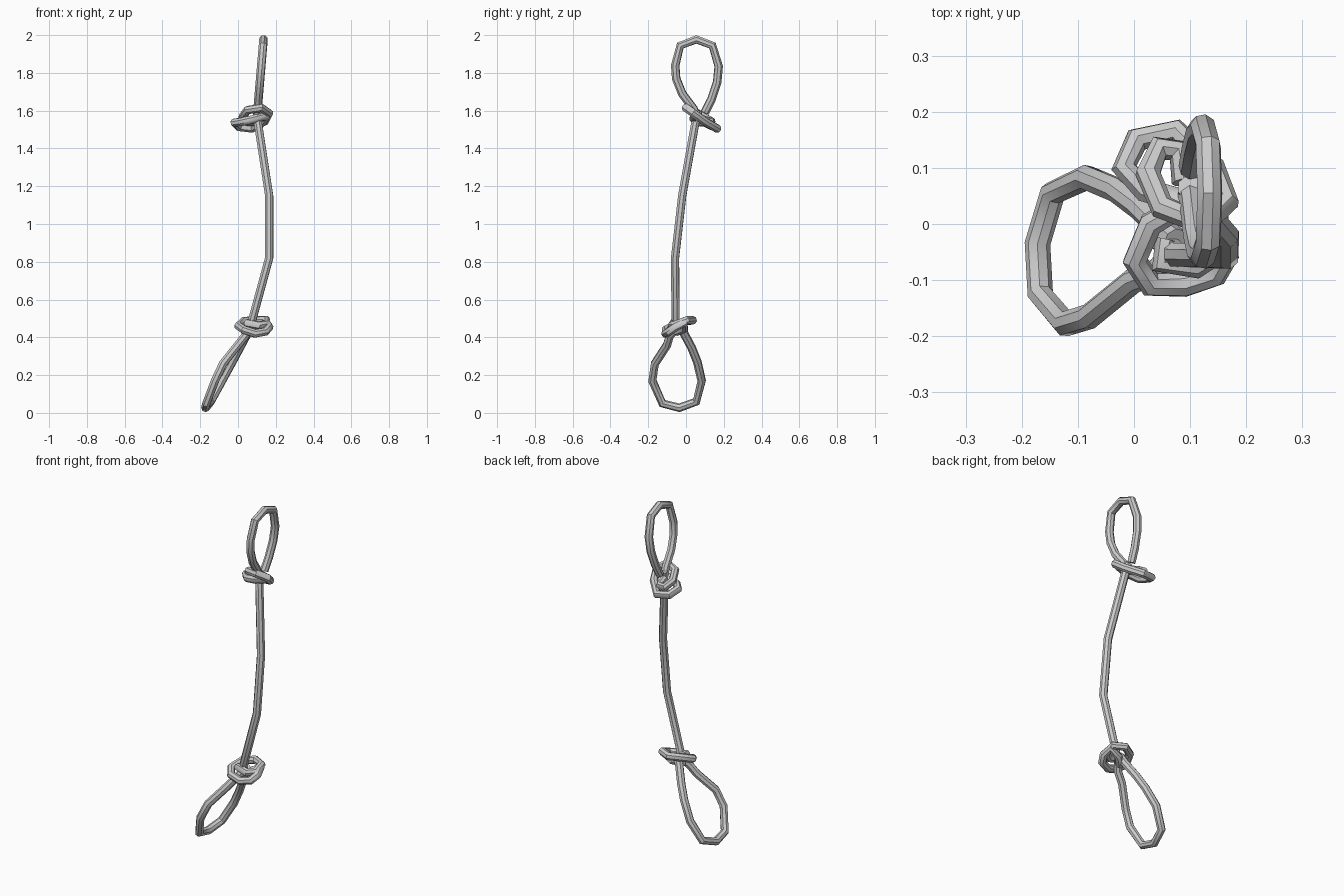
import bpy

R = 0.023  # rope radius


def tube(name, pts):
    """Round faceted rope swept along a polyline."""
    cu = bpy.data.curves.new(name, 'CURVE')
    cu.dimensions = '3D'
    cu.bevel_depth = R
    cu.bevel_resolution = 2
    cu.use_fill_caps = True
    sp = cu.splines.new('POLY')
    sp.points.add(len(pts) - 1)
    for p, co in zip(sp.points, pts):
        p.co = (*co, 1)
    ob = bpy.data.objects.new(name, cu)
    bpy.context.collection.objects.link(ob)
    bpy.ops.object.select_all(action='DESELECT')
    ob.select_set(True)
    bpy.context.view_layer.objects.active = ob
    bpy.ops.object.convert(target='MESH')
    bpy.ops.object.shade_smooth_by_angle(angle=0.7)
    return ob


# central cord joining the two eyes
tube("main_rope", [(0.10, 0.065, 1.60), (0.105, 0.05, 1.54), (0.165, -0.02, 1.15),
                   (0.165, -0.058, 0.82), (0.075, -0.055, 0.49), (0.05, -0.03, 0.42)])

# upper eye, lying almost in the yz plane
eye = [(0.10, 1.59), (0.135, 1.66), (0.165, 1.75), (0.173, 1.835), (0.14, 1.945), (0.055, 1.977),
       (-0.03, 1.945), (-0.057, 1.84), (-0.052, 1.77), (-0.02, 1.69), (0.04, 1.61), (0.06, 1.56)]
tube("upper_loop", [(0.103 + (z - 1.6) * 0.085, y, z) for y, z in eye])

# lower eye, leaning outward
tube("lower_loop", [(0.075, -0.03, 0.47), (0.05, -0.01, 0.42), (0.01, 0.03, 0.345), (-0.03, 0.06, 0.27),
                    (-0.085, 0.083, 0.17), (-0.145, 0.055, 0.06), (-0.172, -0.035, 0.027),
                    (-0.167, -0.125, 0.05), (-0.122, -0.178, 0.17), (-0.08, -0.165, 0.26),
                    (0.0, -0.10, 0.36), (0.04, -0.085, 0.41), (0.07, -0.05, 0.45)])


# upper knot: two tilted turns
def tilt(x, y, dz=0.0):
    return (x, y, 1.61 - 0.575 * y + dz)


tube("upper_knot", [tilt(0.09, 0.075, -0.01), tilt(0.08, 0.13, 0.005), tilt(0.045, 0.135, 0.01),
                    tilt(0.025, 0.09, 0.01), tilt(0.05, 0.03, 0.01), tilt(0.125, 0.0, 0.005),
                    tilt(0.165, 0.04, 0.0), tilt(0.14, 0.10, -0.01), tilt(0.075, 0.165, -0.01),
                    tilt(0.005, 0.15, -0.01), tilt(-0.018, 0.10, -0.015), tilt(0.02, 0.06, -0.035),
                    tilt(0.09, 0.04, -0.03), tilt(0.145, 0.04, -0.02), tilt(0.12, 0.06, 0.0)])

# lower knot: two flatter turns
tube("lower_knot", [(0.06, -0.05, 0.43), (0.10, -0.01, 0.445), (0.155, -0.01, 0.48), (0.165, -0.055, 0.455),
                    (0.145, -0.09, 0.43), (0.09, -0.108, 0.42), (0.03, -0.108, 0.44),
                    (0.002, -0.065, 0.46), (0.03, 0.0, 0.485), (0.09, 0.035, 0.49),
                    (0.15, 0.005, 0.49), (0.15, -0.05, 0.468), (0.11, -0.075, 0.462),
                    (0.05, -0.07, 0.475), (0.06, -0.03, 0.47)])
